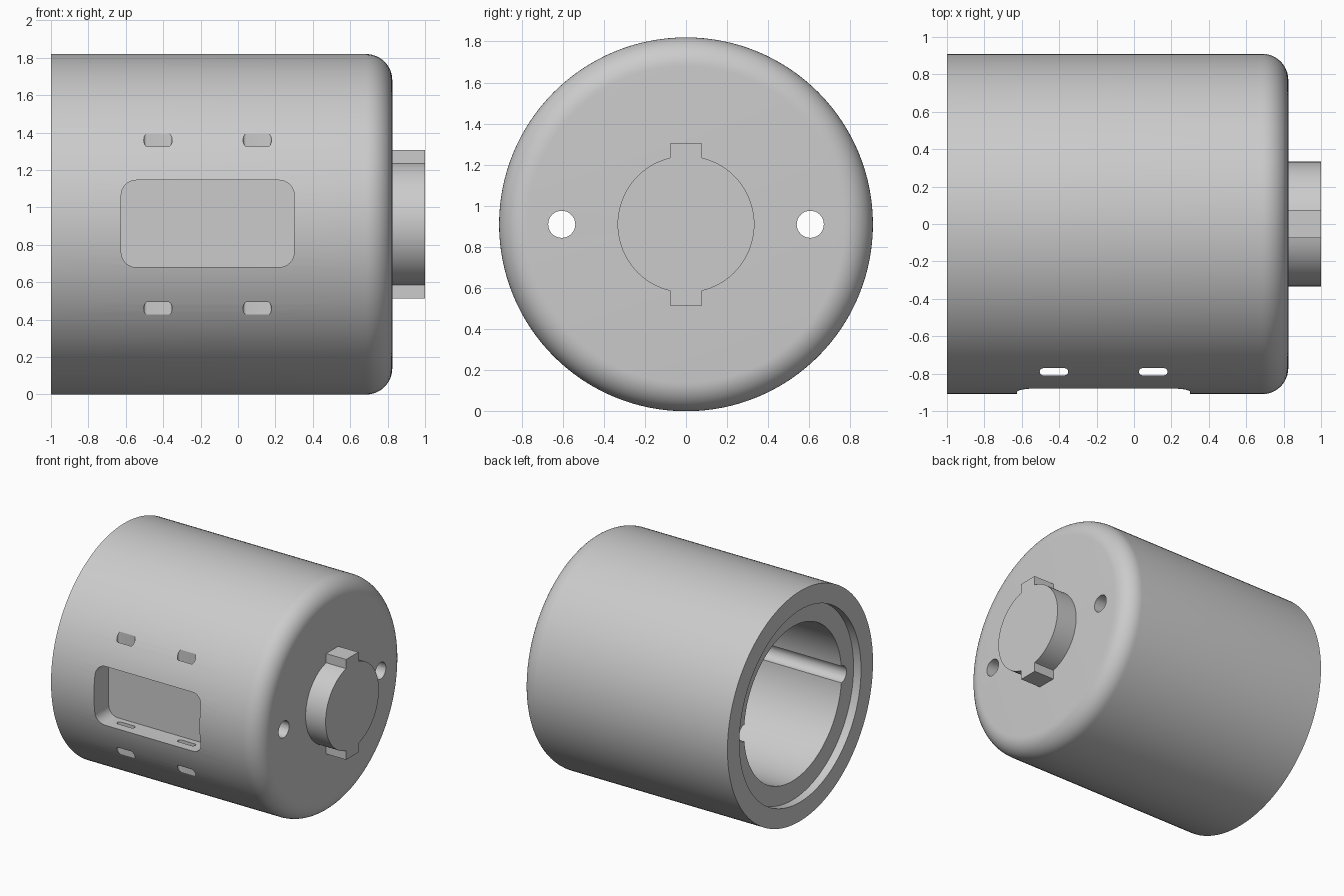
import bpy, bmesh, math
from mathutils import Matrix, Vector

if "Cube" in bpy.data.objects:
    bpy.data.objects.remove(bpy.data.objects["Cube"])

R, CZ = 0.91, 0.91          # shell radius and axis height
FACE, FILLET = 0.825, 0.14  # closed end position and its rounding
LEDGE, BORE_END = -0.935, 0.62

grey = bpy.data.materials.new("mid grey")
grey.diffuse_color = (0.6, 0.6, 0.6, 1)
grey.use_nodes = True
grey.node_tree.nodes["Principled BSDF"].inputs["Base Color"].default_value = grey.diffuse_color


def make(name, bm):
    bmesh.ops.recalc_face_normals(bm, faces=bm.faces)
    me = bpy.data.meshes.new(name)
    bm.to_mesh(me)
    bm.free()
    me.materials.append(grey)
    ob = bpy.data.objects.new(name, me)
    bpy.context.collection.objects.link(ob)
    return ob


def lathe(name, profile, steps=128):
    """Revolve (x, radius) points about the horizontal axis."""
    bm = bmesh.new()
    vs = [bm.verts.new((x, 0, r)) for x, r in profile]
    es = [bm.edges.new(p) for p in zip(vs, vs[1:])]
    bmesh.ops.spin(bm, geom=vs + es, cent=(0, 0, 0), axis=(1, 0, 0),
                   angle=math.tau, steps=steps, use_merge=False)
    bmesh.ops.remove_doubles(bm, verts=bm.verts, dist=1e-5)
    bmesh.ops.translate(bm, verts=bm.verts, vec=(0, 0, CZ))
    return make(name, bm)


def prism(name, outline, start, vec):
    """Extrude a closed 3D outline, moved to start, along vec."""
    bm = bmesh.new()
    f = bm.faces.new([bm.verts.new(Vector(p) + Vector(start)) for p in outline])
    ext = bmesh.ops.extrude_face_region(bm, geom=[f])["geom"]
    bmesh.ops.translate(bm, vec=vec,
                        verts=[v for v in ext if isinstance(v, bmesh.types.BMVert)])
    return make(name, bm)


def rounded(w, h, r, n=8):
    """Rounded rectangle as 2D points."""
    pts = []
    for k, (sx, sy) in enumerate([(1, 1), (-1, 1), (-1, -1), (1, -1)]):
        for i in range(n + 1):
            a = (k + i / n) * math.pi / 2
            pts.append((sx * (w / 2 - r) + r * math.cos(a),
                        sy * (h / 2 - r) + r * math.sin(a)))
    return pts


def cut(target, cutter):
    m = target.modifiers.new(cutter.name, 'BOOLEAN')
    m.operation, m.solver, m.object = 'DIFFERENCE', 'EXACT', cutter
    bpy.context.view_layer.objects.active = target
    bpy.ops.object.modifier_apply(modifier=m.name)
    bpy.data.objects.remove(cutter)


# Hollow shell: closed rounded end, stepped open end
arc = [(FACE - FILLET + FILLET * math.sin(a), R - FILLET + FILLET * math.cos(a))
       for a in (i * math.pi / 24 for i in range(13))]
shell = lathe("shell", [(BORE_END, 0), (BORE_END, 0.61), (LEDGE, 0.61), (LEDGE, 0.76),
                        (-1, 0.76), (-1, R)] + arc + [(FACE, 0)])

# Long screw holes that groove the bore wall
for y in (-0.605, 0.605):
    ring = [(0, 0.066 * math.cos(i * math.tau / 32), 0.066 * math.sin(i * math.tau / 32))
            for i in range(32)]
    cut(shell, prism("screw_hole", ring, (-0.97, y, CZ), (2, 0, 0)))

# Recessed window pocket on the front
pocket = [(x, 0, z) for x, z in rounded(0.925, 0.465, 0.08)]
cut(shell, prism("pocket", pocket, (-0.162, -1, 0.913), (0, 0.275, 0)))

# Strap slots running vertically behind the front surface
for x in (-0.428, 0.103):
    slot = [(px, py, 0) for px, py in rounded(0.152, 0.038, 0.0185, 6)]
    cut(shell, prism("strap_slot", slot, (x, -0.79, 0), (0, 0, 2)))

# Round drive boss with a key at the top and bottom
BR, KW, KH = 0.333, 0.076, 0.397
a0 = math.asin(KW / BR)
half = [(BR * math.sin(a0 + (math.pi - 2 * a0) * i / 40),
         BR * math.cos(a0 + (math.pi - 2 * a0) * i / 40)) for i in range(41)]
side = [(KW, KH)] + half + [(KW, -KH)]
outline = [(0, y, z) for y, z in side + [(-y, -z) for y, z in side]]
boss = prism("keyed_boss", outline, (FACE - 0.01, 0, CZ), (1 - FACE + 0.01, 0, 0))

# Smooth curved walls, keep the edges crisp
for ob in (shell, boss):
    bpy.ops.object.select_all(action='DESELECT')
    ob.select_set(True)
    bpy.context.view_layer.objects.active = ob
    bpy.ops.object.shade_smooth_by_angle(angle=math.radians(30))
